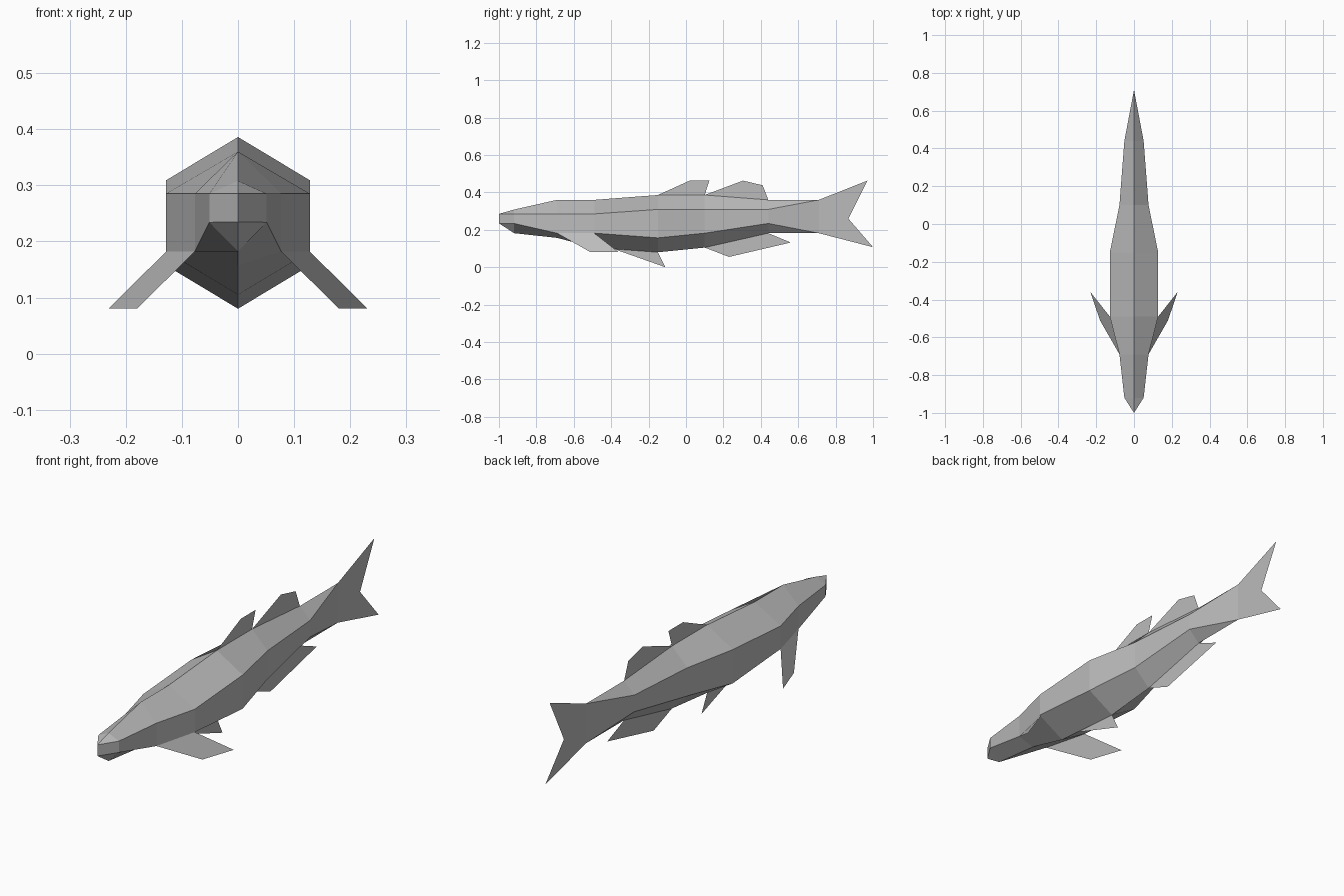
import bpy
import bmesh

if "Cube" in bpy.data.objects:
    bpy.data.objects.remove(bpy.data.objects["Cube"])

grey = bpy.data.materials.new("fish grey")
grey.diffuse_color = (0.5, 0.5, 0.5, 1)
grey.use_nodes = True
grey.node_tree.nodes["Principled BSDF"].inputs["Base Color"].default_value = grey.diffuse_color


def make_object(name, bm):
    mesh = bpy.data.meshes.new(name)
    bm.to_mesh(mesh)
    bm.free()
    mesh.materials.append(grey)
    obj = bpy.data.objects.new(name, mesh)
    bpy.context.collection.objects.link(obj)
    return obj


def fin(name, points):
    """Flat fin from an outline of (x, y, z) points."""
    bm = bmesh.new()
    bm.faces.new([bm.verts.new(p) for p in points])
    return make_object(name, bm)


def middle_fin(name, outline):
    return fin(name, [(0, y, z) for y, z in outline])


# Body: six-sided rings along y
# y, half width, top, upper side, lower side, bottom
RINGS = [
    (-1.00, 0.000, 0.285, 0.285, 0.235, 0.235),
    (-0.92, 0.051, 0.308, 0.285, 0.234, 0.182),
    (-0.69, 0.077, 0.360, 0.285, 0.182, 0.157),
    (-0.49, 0.128, 0.360, 0.285, 0.182, 0.105),
    (-0.15, 0.128, 0.386, 0.309, 0.157, 0.080),
    (0.10, 0.077, 0.386, 0.309, 0.182, 0.105),
    (0.44, 0.051, 0.360, 0.309, 0.234, 0.182),
    (0.71, 0.000, 0.360, 0.360, 0.182, 0.182),
]
bm = bmesh.new()
rings = [[bm.verts.new(p) for p in ((0, y, t), (w, y, u), (w, y, l),
                                    (0, y, b), (-w, y, l), (-w, y, u))]
         for y, w, t, u, l, b in RINGS]
for a, b in zip(rings, rings[1:]):
    for i in range(6):
        j = (i + 1) % 6
        bm.faces.new((a[i], a[j], b[j], b[i]))
# Pinch the nose and tail ends to edges
bmesh.ops.remove_doubles(bm, verts=bm.verts, dist=0.0005)
bmesh.ops.recalc_face_normals(bm, faces=bm.faces)
make_object("body", bm)

# Fins on the centre line
middle_fin("tail_fin", [(0.71, 0.182), (1.0, 0.107), (0.868, 0.26),
                        (0.97, 0.463), (0.71, 0.36)])
middle_fin("front_dorsal_fin", [(-0.15, 0.386), (0.10, 0.386),
                                (0.125, 0.463), (0.02, 0.463)])
middle_fin("rear_dorsal_fin", [(0.10, 0.386), (0.44, 0.36),
                               (0.41, 0.438), (0.305, 0.463)])
middle_fin("anal_fin", [(0.10, 0.105), (0.23, 0.055),
                        (0.56, 0.132), (0.44, 0.182)])
middle_fin("belly_fin", [(-0.385, 0.097), (-0.11, 0.0), (-0.15, 0.08)])

# Paired side fins
for side, name in ((1, "right_side_fin"), (-1, "left_side_fin")):
    fin(name, [(side * x, y, z) for x, y, z in (
        (0.077, -0.69, 0.182), (0.128, -0.49, 0.182),
        (0.231, -0.36, 0.080), (0.18, -0.51, 0.080))])
